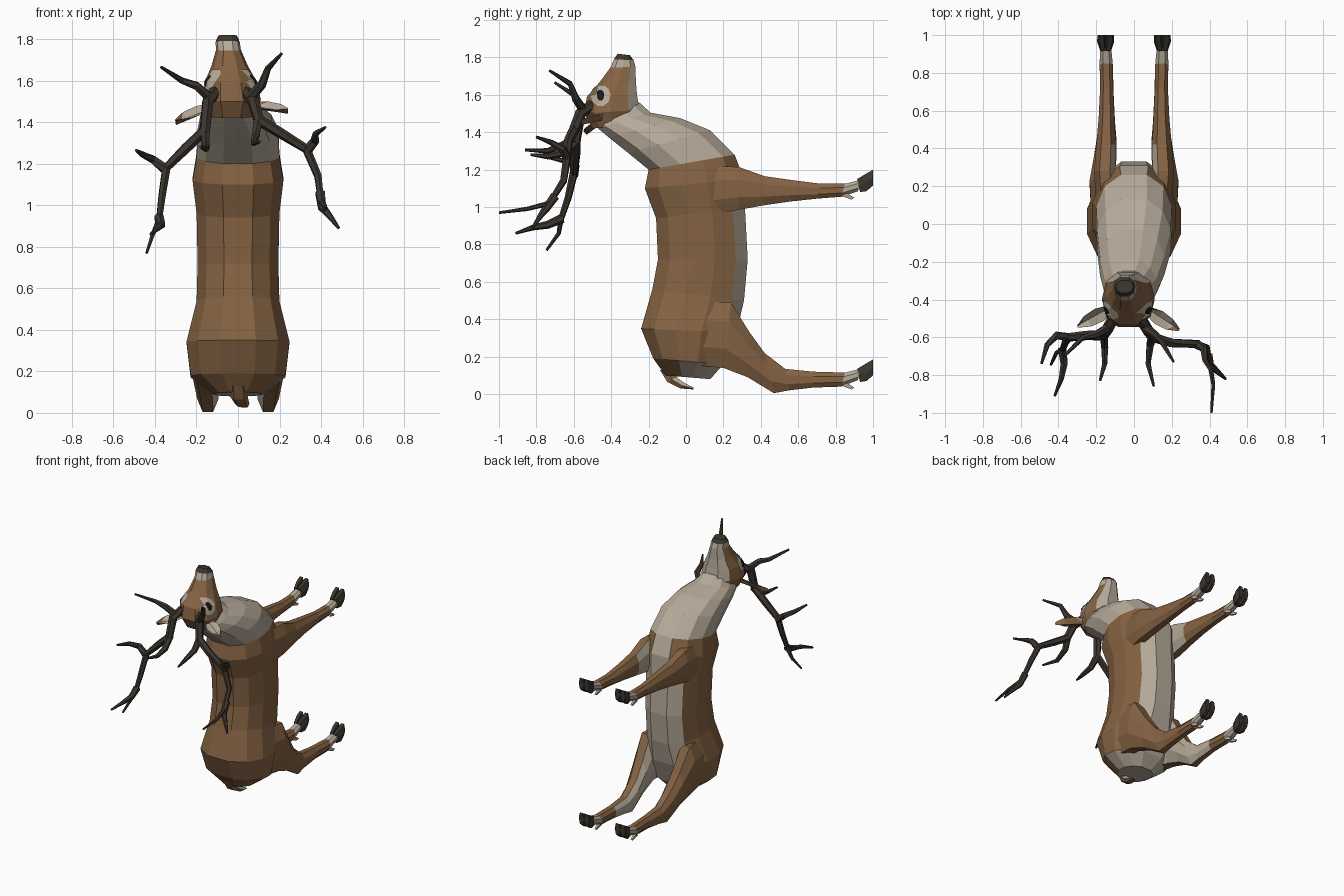
import bpy, bmesh, math
from mathutils import Vector
from mathutils.bvhtree import BVHTree


def material(name, rgb):
    m = bpy.data.materials.new(name)
    m.diffuse_color = (*rgb, 1)
    return m


MATS = [material("brown_coat", (0.235, 0.125, 0.056)), material("cream_fur", (0.47, 0.405, 0.32)),
        material("dark_horn", (0.045, 0.036, 0.028)), material("black_eye", (0.01, 0.01, 0.01))]
BROWN, CREAM, DARK, BLACK = range(4)


def finish(name, bm, paint=None):
    """Turn a bmesh into an object, choosing each face's material by a rule."""
    bmesh.ops.recalc_face_normals(bm, faces=bm.faces)
    for f in bm.faces:
        f.material_index = paint(f.calc_center_median(), f.normal) if paint else DARK
    me = bpy.data.meshes.new(name)
    bm.to_mesh(me)
    for m in MATS:
        me.materials.append(m)
    ob = bpy.data.objects.new(name, me)
    bpy.context.collection.objects.link(ob)
    return ob


def skin(bm, rings):
    """Bridge equal rings of points and close both ends."""
    vs = [[bm.verts.new(p) for p in r] for r in rings]
    n = len(vs[0])
    for a, b in zip(vs, vs[1:]):
        for i in range(n):
            j = (i + 1) % n
            bm.faces.new((a[i], a[j], b[j], b[i]))
    bm.faces.new(vs[0])
    bm.faces.new(vs[-1][::-1])


def loft(name, sections, n, paint=None, side=1, square=0.8):
    """Each section: edge one (y, z), edge two (y, z), half width, centre x."""
    rings = []
    for y0, z0, y1, z1, w, cx in sections:
        ring = []
        for i in range(n):
            t = 2 * math.pi * (i + 0.5) / n
            c, s = math.cos(t), math.sin(t)
            k = (1 - c / math.cos(math.pi / n)) / 2
            x = w * math.copysign(abs(s) ** square, s)
            ring.append((side * (cx + x), y0 + (y1 - y0) * k, z0 + (z1 - z0) * k))
        rings.append(ring)
    bm = bmesh.new()
    skin(bm, rings)
    return finish(name, bm, paint)


def tube(bm, path, r0, r1, n=6):
    """Tapered branch along a path."""
    pts = [Vector(p) for p in path]
    rings = []
    for i, p in enumerate(pts):
        d = (pts[min(i + 1, len(pts) - 1)] - pts[max(i - 1, 0)]).normalized()
        u = d.cross(Vector((1, 0.2, 0.1))).normalized()
        v = d.cross(u)
        r = r0 + (r1 - r0) * (i / (len(pts) - 1)) ** 1.5
        rings.append([p + r * (math.cos(a) * u + math.sin(a) * v)
                      for a in (2 * math.pi * k / n for k in range(n))])
    skin(bm, rings)


# Torso: brown with a cream belly and cream patch under the tail
def paint_torso(c, nrm):
    if nrm.y > 0.75 and abs(c.x) < 0.15:
        return CREAM
    return CREAM if c.z < 0.16 and c.y > -0.02 and nrm.z < -0.6 else BROWN


loft("torso", [
    (-0.11, 0.10, 0.13, 0.08, 0.12, 0), (-0.175, 0.19, 0.20, 0.16, 0.235, 0),
    (-0.24, 0.35, 0.27, 0.33, 0.255, 0), (-0.18, 0.56, 0.31, 0.50, 0.205, 0),
    (-0.15, 0.72, 0.33, 0.72, 0.20, 0), (-0.16, 0.94, 0.315, 1.0, 0.205, 0),
    (-0.22, 1.10, 0.31, 1.15, 0.225, 0), (-0.20, 1.20, 0.26, 1.28, 0.205, 0)],
    12, paint_torso)

# Neck
loft("neck", [
    (-0.20, 1.20, 0.26, 1.28, 0.205, 0), (-0.31, 1.29, 0.13, 1.41, 0.20, 0),
    (-0.41, 1.37, -0.03, 1.475, 0.175, -0.01), (-0.47, 1.42, -0.19, 1.505, 0.14, -0.02),
    (-0.50, 1.46, -0.25, 1.56, 0.10, -0.03)], 12, lambda c, n: CREAM)


# Head with cream jaw, cream muzzle band and dark nose
def paint_head(c, nrm):
    if c.z > 1.795:
        return DARK
    return CREAM if c.z > 1.76 or nrm.y > 0.6 else BROWN


head = loft("head", [
    (-0.50, 1.42, -0.29, 1.44, 0.11, -0.03), (-0.545, 1.50, -0.25, 1.52, 0.14, -0.03),
    (-0.53, 1.59, -0.262, 1.60, 0.125, -0.035), (-0.46, 1.67, -0.268, 1.67, 0.088, -0.04),
    (-0.405, 1.745, -0.27, 1.75, 0.06, -0.046), (-0.385, 1.79, -0.28, 1.785, 0.058, -0.05),
    (-0.365, 1.82, -0.30, 1.812, 0.045, -0.05)], 10, paint_head)

# Eye patches and eyes: thin plates that follow the head surface
surface = BVHTree.FromPolygons([v.co for v in head.data.vertices],
                               [p.vertices[:] for p in head.data.polygons])


def eye_plate(name, side, ry, rz, lift, colour):
    def on_head(y, z):
        hit, normal = surface.ray_cast(Vector((side, y, z)), Vector((-side, 0, 0)))[:2]
        if hit is None:
            hit, normal = surface.find_nearest(Vector((side * 0.08, y, z)))[:2]
        return hit + normal * lift
    bm = bmesh.new()
    mid = bm.verts.new(on_head(-0.455, 1.595))
    inner, outer = [[bm.verts.new(on_head(-0.455 + k * ry * math.cos(a), 1.595 + k * rz * math.sin(a)))
                     for a in (math.pi * i / 5 for i in range(10))] for k in (0.5, 1)]
    for i in range(10):
        j = (i + 1) % 10
        bm.faces.new((mid, inner[i], inner[j]))
        bm.faces.new((inner[i], outer[i], outer[j], inner[j]))
    ob = finish(name, bm, lambda c, n: colour)
    if ob.data.polygons[0].normal.x * side < 0:
        ob.data.flip_normals()


for side, tag in ((1, "right"), (-1, "left")):
    eye_plate("eye_patch_" + tag, side, 0.052, 0.058, 0.005, CREAM)
    eye_plate("eye_" + tag, side, 0.02, 0.028, 0.009, BLACK)


# Ears: folded leaves, brown outside and cream inside
def ear(name, root, tip):
    a, b = Vector(root), Vector(tip)
    d = (b - a).normalized()
    across = d.cross(Vector((0, -0.45, 0.9))).normalized()
    up = across.cross(d)
    if up.z < 0:
        up = -up
    rings = []
    for k, w in ((0, 0.022), (0.35, 0.043), (0.7, 0.036), (1, 0.004)):
        p = a.lerp(b, k)
        rings.append([p - across * w + up * 0.012, p - up * 0.016,
                      p + across * w + up * 0.012, p - up * 0.004])
    bm = bmesh.new()
    skin(bm, rings)
    finish(name, bm, lambda c, n: CREAM if n.dot(up) > 0.2 else BROWN)


ear("ear_left", (-0.12, -0.44, 1.475), (-0.30, -0.54, 1.40))
ear("ear_right", (0.07, -0.45, 1.48), (0.24, -0.56, 1.455))

# Antlers: main beam followed by tines
ANTLERS = {
    "antler_left": [
        [(-0.11, -0.50, 1.545), (-0.145, -0.565, 1.50), (-0.16, -0.59, 1.36), (-0.25, -0.59, 1.275),
         (-0.345, -0.60, 1.18), (-0.365, -0.63, 1.05), (-0.38, -0.67, 0.93), (-0.41, -0.68, 0.86),
         (-0.44, -0.745, 0.77)],
        [(-0.14, -0.55, 1.52), (-0.20, -0.585, 1.575), (-0.27, -0.60, 1.60), (-0.37, -0.70, 1.665)],
        [(-0.16, -0.58, 1.36), (-0.155, -0.65, 1.29), (-0.155, -0.74, 1.27), (-0.18, -0.83, 1.28)],
        [(-0.345, -0.60, 1.17), (-0.41, -0.59, 1.22), (-0.46, -0.64, 1.245), (-0.49, -0.74, 1.265)],
        [(-0.38, -0.66, 0.94), (-0.37, -0.74, 0.905), (-0.385, -0.82, 0.89), (-0.42, -0.91, 0.86)]],
    "antler_right": [
        [(0.035, -0.50, 1.545), (0.075, -0.565, 1.50), (0.10, -0.60, 1.41), (0.20, -0.63, 1.35),
         (0.33, -0.635, 1.27), (0.385, -0.655, 1.14), (0.40, -0.73, 1.02), (0.42, -0.85, 0.99),
         (0.41, -1.0, 0.97)],
        [(0.06, -0.55, 1.52), (0.115, -0.59, 1.58), (0.145, -0.62, 1.66), (0.21, -0.73, 1.73)],
        [(0.10, -0.59, 1.43), (0.085, -0.64, 1.34), (0.075, -0.74, 1.30), (0.105, -0.86, 1.305)],
        [(0.33, -0.635, 1.26), (0.37, -0.66, 1.31), (0.375, -0.72, 1.345), (0.42, -0.80, 1.375)],
        [(0.395, -0.70, 1.06), (0.405, -0.75, 0.99), (0.44, -0.78, 0.95), (0.485, -0.82, 0.89)]],
}
for name, branches in ANTLERS.items():
    bm = bmesh.new()
    for i, path in enumerate(branches):
        tube(bm, path, 0.031 if i == 0 else 0.025, 0.007)
    finish(name, bm)

# Legs with cream ankles and cream inner sides
FRONT = [(0.05, 1.22, 0.08, 0.95, 0.06, 0.14), (0.28, 1.215, 0.28, 0.985, 0.06, 0.155),
         (0.42, 1.165, 0.42, 1.01, 0.055, 0.148), (0.56, 1.145, 0.56, 1.03, 0.045, 0.145),
         (0.72, 1.125, 0.70, 1.045, 0.037, 0.145), (0.85, 1.125, 0.83, 1.055, 0.037, 0.147),
         (0.93, 1.145, 0.92, 1.085, 0.032, 0.15)]
HIND = [(0.02, 0.50, 0.0, 0.16, 0.09, 0.14), (0.24, 0.49, 0.20, 0.14, 0.075, 0.165),
        (0.34, 0.33, 0.33, 0.09, 0.065, 0.155), (0.42, 0.22, 0.47, 0.005, 0.055, 0.145),
        (0.53, 0.135, 0.55, 0.02, 0.045, 0.143), (0.68, 0.12, 0.68, 0.035, 0.038, 0.143),
        (0.85, 0.115, 0.83, 0.04, 0.037, 0.147), (0.93, 0.135, 0.92, 0.075, 0.032, 0.15)]
for side, tag in ((1, "right"), (-1, "left")):
    for kind, sections, drop, inner_end in (("front", FRONT, 0, 0.45), ("hind", HIND, 1.015, 0.7)):
        def paint_leg(c, n):
            inner = n.x * side < -0.5 and c.y < inner_end
            return CREAM if c.y > 0.85 or inner else BROWN
        loft(f"{kind}_leg_{tag}", sections, 8, paint_leg, side)
        # Hoof toes splayed either side of a cleft, and dewclaws behind
        for toe, off in (("inner", -0.022), ("outer", 0.022)):
            loft(f"{kind}_hoof_{toe}_{tag}", [
                (0.915, 1.15 - drop, 0.93, 1.08 - drop, 0.018, 0.15 + off * 0.6),
                (0.965, 1.18 - drop, 0.965, 1.085 - drop, 0.023, 0.15 + off),
                (1.0, 1.20 - drop, 1.0, 1.115 - drop, 0.022, 0.15 + off)], 6, None, side)
            loft(f"{kind}_dewclaw_{toe}_{tag}", [
                (0.86, 1.075 - drop, 0.83, 1.06 - drop, 0.014, 0.15 + off),
                (0.90, 1.05 - drop, 0.885, 1.04 - drop, 0.007, 0.15 + off)], 4,
                lambda c, n: CREAM, side)

# Tail: brown above, cream beneath
loft("tail", [(-0.14, 0.13, -0.06, 0.13, 0.04, 0), (-0.10, 0.065, -0.05, 0.09, 0.042, 0.005),
              (-0.03, 0.03, -0.01, 0.06, 0.035, 0.02), (0.04, 0.025, 0.04, 0.035, 0.014, 0.035)],
     6, lambda c, n: CREAM if n.z > 0.3 or n.y > 0.5 else BROWN)
